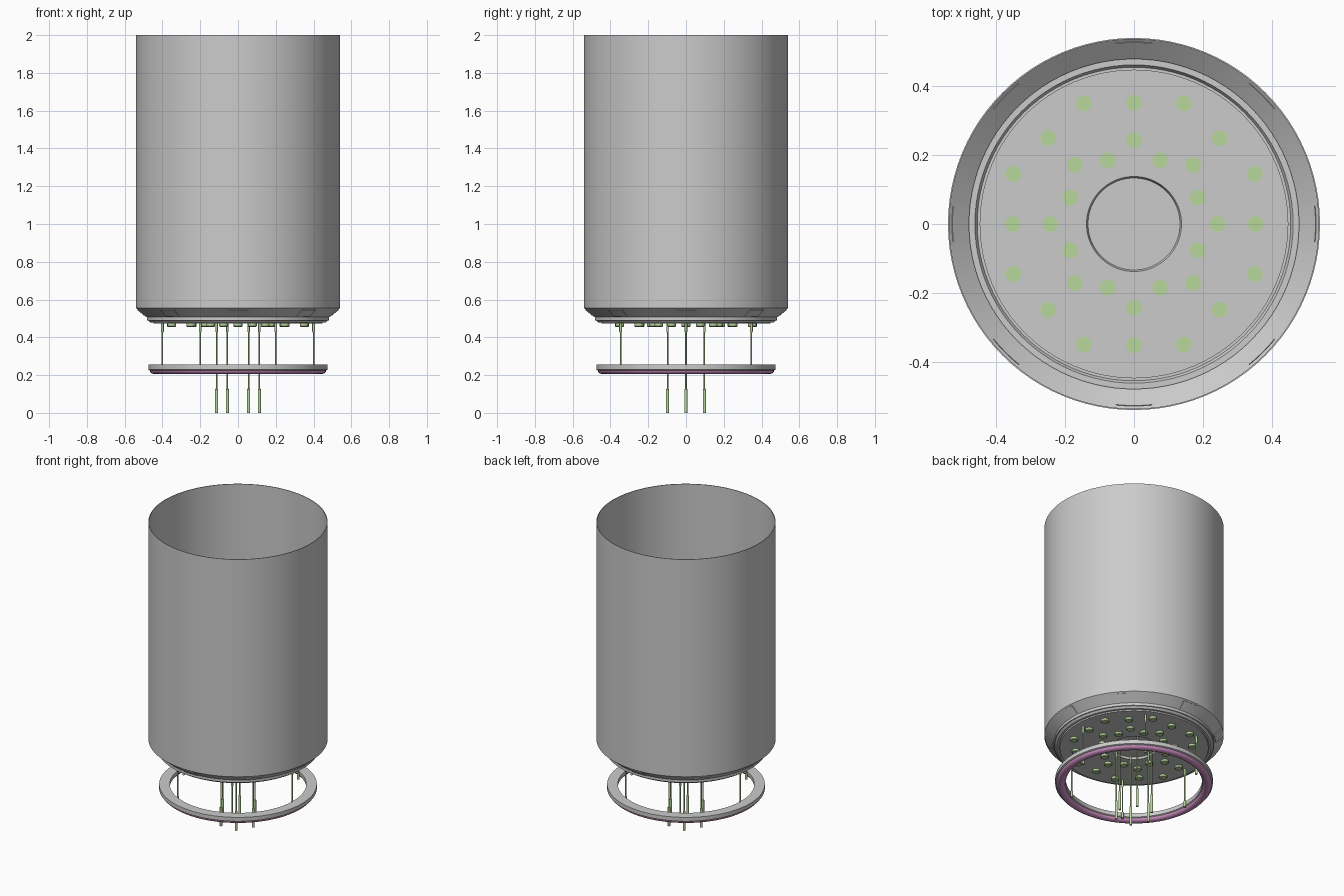
import bpy, bmesh, math
from mathutils import Matrix, Vector

if "Cube" in bpy.data.objects:
    bpy.data.objects.remove(bpy.data.objects["Cube"])


def material(name, rgb):
    m = bpy.data.materials.new(name)
    m.diffuse_color = (*rgb, 1)
    m.use_nodes = True
    m.node_tree.nodes["Principled BSDF"].inputs["Base Color"].default_value = m.diffuse_color
    return m


GREEN = material("green", (0.48, 0.68, 0.33))
PINK = material("pink", (0.62, 0.28, 0.54))


def finish(name, bm, mat=None, smooth=True):
    bmesh.ops.recalc_face_normals(bm, faces=bm.faces)
    mesh = bpy.data.meshes.new(name)
    bm.to_mesh(mesh)
    bm.free()
    ob = bpy.data.objects.new(name, mesh)
    bpy.context.collection.objects.link(ob)
    if mat:
        mesh.materials.append(mat)
    if smooth:
        bpy.ops.object.select_all(action='DESELECT')
        bpy.context.view_layer.objects.active = ob
        ob.select_set(True)
        bpy.ops.object.shade_smooth_by_angle(angle=math.radians(30))
    return ob


def spin(bm, profile, segments, x=0, y=0, closed=False):
    """Revolve (radius, z) points about the vertical axis through x, y."""
    rings = []
    for r, z in profile:
        if r == 0:
            rings.append([bm.verts.new((x, y, z))] * segments)
        else:
            rings.append([bm.verts.new((x + r * math.cos(a), y + r * math.sin(a), z))
                          for a in (2 * math.pi * i / segments for i in range(segments))])
    pairs = list(zip(rings, rings[1:]))
    if closed:
        pairs.append((rings[-1], rings[0]))
    for a, b in pairs:
        for i in range(segments):
            j = (i + 1) % segments
            bm.faces.new(list(dict.fromkeys((a[i], a[j], b[j], b[i]))))


def lathe(name, profile, segments=96, places=((0, 0),), closed=False, mat=None):
    bm = bmesh.new()
    for x, y in places:
        spin(bm, profile, segments, x, y, closed)
    return finish(name, bm, mat)


def around(radius, count, start=0):
    return [(radius * math.cos(math.radians(start) + 2 * math.pi * i / count),
             radius * math.sin(math.radians(start) + 2 * math.pi * i / count))
            for i in range(count)]


# Thin open barrel with its sloping lower lip
lathe("barrel_shell", [(0.54, 2.0), (0.54, 0.555), (0.483, 0.508), (0.483, 0.49),
                       (0.46, 0.49), (0.46, 0.496), (0.479, 0.496), (0.479, 0.511),
                       (0.536, 0.558), (0.536, 2.0)], closed=True)

# Floor rim below the lip, with a groove inside it
lathe("floor_rim", [(0.477, 0.49), (0.465, 0.478), (0.452, 0.478), (0.445, 0.488),
                    (0.455, 0.488), (0.462, 0.5), (0.477, 0.5)], closed=True)

# Floor slab with a central opening, and the plate set in it
lathe("floor_plate", [(0.448, 0.472), (0.448, 0.505), (0.138, 0.505),
                      (0.132, 0.488), (0.138, 0.472)], closed=True)
lathe("centre_plate", [(0, 0.485), (0.134, 0.485), (0.134, 0.492), (0, 0.492)])
lathe("pin_caps", [(0.008, 0.491), (0.008, 0.495), (0, 0.495)], 16, around(0.113, 6))

# Two rings of round plugs through the floor
plugs = (around(0.352, 8) + around(0.379, 8, 22.5)
         + around(0.243, 8) + around(0.2, 8, 22.5))
lathe("floor_plugs", [(0, 0.456), (0.02, 0.456), (0.023, 0.459), (0.023, 0.506), (0, 0.506)],
      24, plugs, mat=GREEN)

# Long central pins and short hanger rods
lathe("centre_pins", [(0, 0), (0.008, 0), (0.008, 0.125), (0.004, 0.13), (0.004, 0.425),
                      (0.006, 0.43), (0.006, 0.488), (0, 0.488)],
      16, around(0.113, 6), mat=GREEN)
lathe("hanger_rods", [(0, 0.21), (0.008, 0.21), (0.008, 0.25), (0.004, 0.255), (0.004, 0.425),
                      (0.007, 0.43), (0.007, 0.48), (0, 0.48)],
      16, around(0.4, 6), mat=GREEN)

# Hanging ring with rounded coloured underside
lathe("hanging_ring", [(0.475, 0.255), (0.475, 0.229), (0.466, 0.224), (0.419, 0.224),
                       (0.411, 0.229), (0.411, 0.255)], closed=True)
arc = [(0.442 + 0.025 * math.cos(a), 0.225 - 0.019 * math.sin(a))
       for a in (math.pi * i / 10 for i in range(11))]
lathe("coloured_ring", arc, closed=True, mat=PINK)

# Eight panels lying on the slope, visible inside and out
bm = bmesh.new()
out, up = Vector((0.057, 0.047)).normalized()
for i in range(8):
    turn = Matrix.Rotation(i * math.pi / 4, 4, 'Z')
    corners = []
    for off in (-0.005, 0.006):
        for r, z, w in ((0.487, 0.5145, 0.047), (0.53, 0.55, 0.052)):
            for side in (-1, 1):
                p = Vector((r + up * off, side * w, z - out * off))
                # follow the curve of the cone so the panel stays on it
                row = []
                for t in (0.0, 0.5, 1.0):
                    ang = side * math.asin(w / r) * t
                    row.append((p.x * math.cos(ang), p.x * math.sin(ang), p.z))
                corners.append(row)
    # each line runs from one side edge to the other
    lines = []
    for k in range(0, 8, 2):
        pts = corners[k][::-1] + corners[k + 1][1:]
        lines.append([bm.verts.new(turn @ Vector(q)) for q in pts])
    loop = [lines[0], lines[1], lines[3], lines[2]]
    for a, b in zip(loop, loop[1:] + loop[:1]):
        for j in range(4):
            bm.faces.new((a[j], a[j + 1], b[j + 1], b[j]))
    for j in (0, 4):
        bm.faces.new([line[j] for line in loop])
finish("slope_panels", bm)
